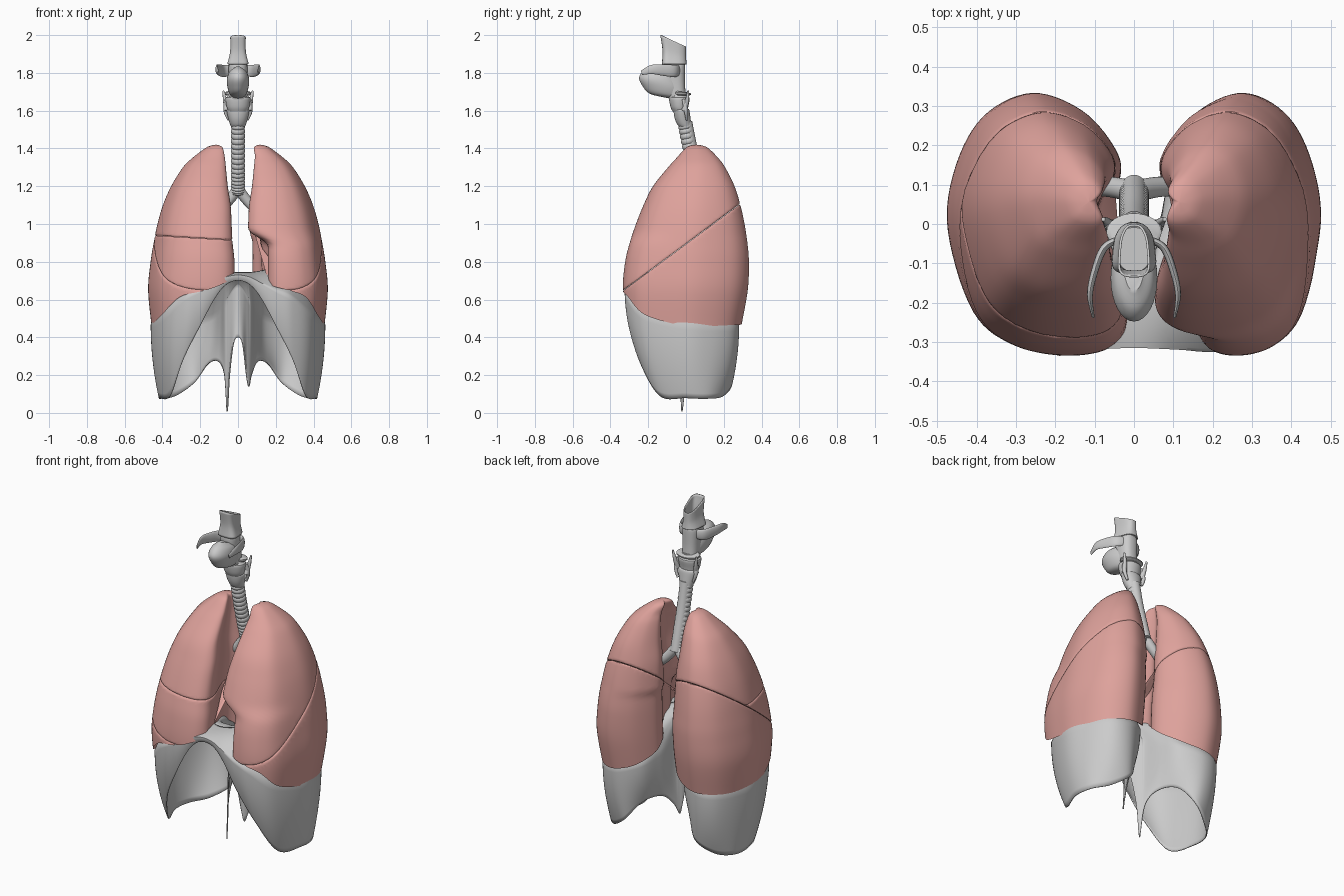
import bpy, bmesh, math
from mathutils import Vector as V

if "Cube" in bpy.data.objects:
    bpy.data.objects.remove(bpy.data.objects["Cube"])

lung_mat = bpy.data.materials.new("lung_pink")
lung_mat.diffuse_color = (0.73, 0.36, 0.33, 1)
lung_mat.use_nodes = True
lung_mat.node_tree.nodes["Principled BSDF"].inputs["Base Color"].default_value = lung_mat.diffuse_color


def S(a, b, x):
    t = min(1, max(0, (x - a) / (b - a)))
    return t * t * (3 - 2 * t)


def spline(pts, n, closed=False):
    """Catmull-Rom through tuples of any length."""
    out, m = [], len(pts)
    for i in range(m if closed else m - 1):
        if closed:
            p = [pts[(i + k) % m] for k in (-1, 0, 1, 2)]
        else:
            p = [pts[min(m - 1, max(0, i + k))] for k in (-1, 0, 1, 2)]
        for j in range(n):
            t = j / n
            out.append(tuple(0.5 * (2 * b + (c - a) * t + (2 * a - 5 * b + 4 * c - d) * t * t
                                    + (3 * b - a - 3 * c + d) * t ** 3) for a, b, c, d in zip(*p)))
    if not closed:
        out.append(tuple(pts[-1]))
    return out


def loft_bm(rows, cap=False):
    bm = bmesh.new()
    vs = [[bm.verts.new(p) for p in r] for r in rows]
    n = len(vs[0])
    for a, b in zip(vs, vs[1:]):
        for j in range(n):
            bm.faces.new((a[j], a[(j + 1) % n], b[(j + 1) % n], b[j]))
    if cap:
        bm.faces.new(vs[0])
        bm.faces.new(vs[-1])
    bmesh.ops.remove_doubles(bm, verts=bm.verts, dist=0.0004)
    return bm


def finish(name, bm, mat=None, angle=40):
    bmesh.ops.recalc_face_normals(bm, faces=bm.faces)
    me = bpy.data.meshes.new(name)
    bm.to_mesh(me)
    bm.free()
    me.polygons.foreach_set("use_smooth", [True] * len(me.polygons))
    me.set_sharp_from_angle(angle=math.radians(angle))
    if mat:
        me.materials.append(mat)
    ob = bpy.data.objects.new(name, me)
    bpy.context.collection.objects.link(ob)
    return ob


def tube(name, pts, a=1, b=1, up=(0, 1, 0), n=24):
    """Sweep an ellipse along (x, y, z, radius) points."""
    rows = []
    for i, p in enumerate(pts):
        t = (V(pts[min(i + 1, len(pts) - 1)][:3]) - V(pts[max(i - 1, 0)][:3])).normalized()
        s = t.cross(V(up)).normalized()
        o = s.cross(t)
        rows.append([V(p[:3]) + p[3] * (s * a * math.cos(k * math.tau / n) + o * b * math.sin(k * math.tau / n))
                     for k in range(n)])
    return finish(name, loft_bm(rows, True))


# ---- lungs: cross-section (medial-lateral u, front-back v, lower edge z) and size per height
SECTION = [(.32, -1, .65), (.63, -.92, .615), (.86, -.66, .52), (1, -.05, .465), (.965, .42, .46), (.81, .82, .465),
           (.54, 1, .47), (.25, .86, .5), (.06, .56, .56), (.04, .33, .62), (.15, 0, .7), (0, -.65, .76),
           (.07, -.92, .7)]
# z, inner x, outer x, front y, back y
LEVELS = spline([(1.42, .115, .116, .055, .056), (1.415, .095, .145, .02, .09), (1.4, .08, .175, -.005, .12),
                 (1.35, .07, .24, -.05, .17), (1.3, .065, .29, -.095, .207), (1.2, .055, .352, -.175, .257),
                 (1.1, .04, .395, -.225, .288), (1.0, .035, .424, -.265, .31), (.9, .03, .444, -.298, .325),
                 (.8, .02, .46, -.322, .333), (.65, .02, .473, -.335, .327), (.46, .03, .455, -.32, .293)], 6)


def size_at(z):
    for p, q in zip(LEVELS, LEVELS[1:]):
        if z >= q[0]:
            t = (p[0] - z) / max(1e-6, p[0] - q[0])
            return [a + (b - a) * t for a, b in zip(p, q)][1:]
    return LEVELS[-1][1:]


def lung(side):
    left = side > 0
    sec = [(u, v, .66 + (e - .66) * .3 if left and v < -.6 and e > .66 else e) for u, v, e in SECTION]
    sec, rows, N = spline(sec, 7, True), [], 48
    for i in range(N + 1):
        row = []
        for u, v, e in sec:
            z = 1.42 - (1.42 - e) * (i / N) ** 1.4
            xi, xo, yf, yb = size_at(z)
            x, y = xi + (xo - xi) * u, (yf + yb) / 2 + v * (yb - yf) / 2
            if left:  # wider medial gap and cardiac notch
                edge = max(xi + .02 * S(1.42, 1.35, z), .065 * S(1.05, .9, z))
                edge += .095 * S(0, -.15, y) * S(.98, .88, z)
                x = xo - (xo - x) * (xo - edge) / (xo - xi)
            row.append(V((side * x, y, z)))
        rows.append(row)
    rim = rows[-1]
    c = sum(rim, V()) / len(rim)
    for s in (.97, .92, .84, .72, .58, .42, .22, 0):  # hollow base
        rows.append([V((c.x + (p.x - c.x) * s, c.y + (p.y - c.y) * s, p.z + (.8 - p.z) * (1 - s ** 2.5)))
                     for p in rim])
    return loft_bm(rows)


def lobe(name, side, cuts):
    """Keep the part of a lung on the positive side of each plane, with a rounded fissure lip."""
    bm = lung(side)
    for co, no in cuts:
        co, no = V(co), V(no).normalized()
        for off in (.012, .005, .001):
            geom = bm.verts[:] + bm.edges[:] + bm.faces[:]
            bmesh.ops.bisect_plane(bm, geom=geom, plane_co=co + no * off, plane_no=no,
                                   clear_inner=off == .001)
        bmesh.ops.recalc_face_normals(bm, faces=bm.faces)
        bm.normal_update()
        moves = []
        for v in bm.verts:
            d = (v.co - co).dot(no)
            if d < .0055:
                n = v.normal - no * v.normal.dot(no)
                if n.length > 1e-4:
                    moves.append((v, n.normalized() * (.005 if d < .0015 else .0015)))
        for v, m in moves:
            v.co -= m
        bmesh.ops.holes_fill(bm, edges=[e for e in bm.edges if e.is_boundary], sides=0)
    finish(name, bm, lung_mat, 50)


OB, OBN = (0, -.33, .65), V((0, -.595, .804))
HO, HON = (-.2, 0, .925), V((.06, 0, 1))
lobe("left_upper_lobe", 1, [(OB, OBN)])
lobe("left_lower_lobe", 1, [(OB, -OBN)])
lobe("right_upper_lobe", -1, [(OB, OBN), (HO, HON)])
lobe("right_middle_lobe", -1, [(OB, OBN), (HO, -HON)])
lobe("right_lower_lobe", -1, [(OB, -OBN)])

# ---- diaphragm: lower margin x, y, z then rim x, y, z, front centre to back centre
HALF = [(0, -.305, .7, 0, -.315, .73), (.06, -.305, .68, .06, -.317, .72), (.12, -.305, .61, .12, -.32, .69),
        (.2, -.295, .46, .2, -.325, .65), (.29, -.25, .28, .29, -.31, .61), (.36, -.14, .09, .39, -.222, .52),
        (.415, 0, .078, .46, -.02, .47), (.405, .12, .075, .438, .13, .46), (.33, .2, .09, .365, .25, .46),
        (.23, .245, .16, .255, .28, .465), (.155, .18, .26, .14, .22, .5), (.1, .08, .27, .09, .12, .54),
        (.068, .01, .2, .068, .02, .58), (.055, -.02, .14, .055, 0, .6), (.042, -.03, .2, .04, -.015, .63),
        (.022, -.05, .365, .022, -.03, .66), (0, -.055, .4, 0, -.04, .68)]
mirror = [(-p[0], p[1], .006 if p[2] == .14 else p[2], -p[3], p[4], p[5]) for p in HALF[-2:0:-1]]
cols = spline(HALF + mirror, 8, True)
rows = []
for i in range(15):  # wall
    t = i / 14
    k = 1 - (1 - t) ** 2
    rows.append([(a + (d - a) * k, b + (e - b) * k, c + (f - c) * t) for a, b, c, d, e, f in cols])
for i in range(1, 13):  # twin domes
    s = 1 - (i / 12) ** 1.3
    row = []
    for *_, x, y, z in cols:
        tx = x * .6
        ty = -.17 + .17 * S(0, .25, abs(tx))
        tz = .745 + .03 * S(.05, .25, abs(tx))
        row.append((tx + (x - tx) * s, ty + (y - ty) * s, z + (tz - z) * (1 - s ** 2.5)))
    rows.append(row)
dia = finish("diaphragm", loft_bm(rows), None, 60)
mod = dia.modifiers.new("thickness", "SOLIDIFY")
mod.thickness, mod.offset = .006, -1

# ---- windpipe with cartilage rings
path = spline([(0, -.008, 1.54), (0, .02, 1.4), (0, .06, 1.25), (0, .085, 1.16)], 36)
tube("trachea", [(x, y, z, .033 + .005 * abs(math.sin(math.pi * i / 6)) ** .6) for i, (x, y, z) in enumerate(path)])
tube("trachea_back_wall", [(x, y + .01, z, .031) for x, y, z in path[::6]])

# ---- bronchi and first branches
for side, nm in ((-1, "right"), (1, "left")):
    tube(nm + "_bronchus", spline([(0, .08, 1.19, .028), (side * .035, .09, 1.14, .027),
                                   (side * .08, .095, 1.09, .025), (side * .15, .09, 1.03, .02)], 6))
    for k, (dx, dy, dz) in enumerate(((.1, .02, .1), (.1, -.12, -.04), (.08, .05, -.16))):
        tube(f"{nm}_branch_{k + 1}", [(side * .11, .094, 1.06, .016), (side * (.11 + dx * .5), .094 + dy * .6,
             1.06 + dz * .5, .013), (side * (.11 + dx), .094 + dy, 1.06 + dz, .008)], n=12)


# ---- larynx
def stack(name, levels, tilt=0, power=1.0, cap=True, taper=0):
    """Oval rings from (z, centre y, half width, half depth); tilt raises and taper widens the front."""
    def sp(v):
        return math.copysign(abs(v) ** power, v)
    rows = []
    for i, (z, cy, rx, ry) in enumerate(levels):
        k = tilt * i / (len(levels) - 1)
        rows.append([(rx * sp(math.cos(a)) * (1 - taper * math.sin(a)), cy + ry * sp(math.sin(a)),
                      z - k * sp(math.sin(a))) for a in [j * math.tau / 32 for j in range(32)]])
    return finish(name, loft_bm(rows, cap))


stack("cricoid_cartilage", spline([(1.515, -.002, .037, .034), (1.53, -.01, .043, .038), (1.56, -.018, .052, .042),
                                   (1.6, -.024, .06, .042), (1.61, -.024, .05, .036)], 4))
stack("thyroid_cartilage", spline([(1.595, -.03, .05, .04), (1.62, -.035, .06, .047), (1.665, -.035, .066, .055),
                                   (1.675, -.035, .056, .045), (1.7, -.04, .045, .045)], 4))
stack("thyroid_rim", [(1.68, -.02, .062, .04), (1.687, -.02, .07, .047), (1.695, -.02, .07, .047),
                      (1.70, -.02, .062, .04)], tilt=.006)
stack("throat_neck", spline([(1.66, -.045, .045, .045), (1.74, -.06, .047, .055), (1.83, -.065, .05, .06),
                             (1.85, -.065, .042, .056)], 5), power=.8)
throat = stack("upper_throat", spline([(1.845, -.062, .048, .06), (1.9, -.062, .034, .056),
                                       (1.97, -.068, .033, .062)], 5), tilt=.03, power=.6, cap=False, taper=.3)
mod = throat.modifiers.new("thickness", "SOLIDIFY")
mod.thickness = .006

# rounded front body, narrowing downward and backward
stack("front_body", spline([(1.665, -.06, .018, .03), (1.685, -.105, .042, .085), (1.725, -.125, .056, .107),
                            (1.765, -.14, .059, .108), (1.8, -.13, .048, .09), (1.815, -.11, .025, .06)], 5),
      tilt=.02)

# paired wings and slim horns
for side, nm in ((-1, "right"), (1, "left")):
    tube(nm + "_wing", spline([(side * .03, -.035, 1.815, .026), (side * .075, -.06, 1.81, .032),
                               (side * .1, -.12, 1.815, .03), (side * .112, -.18, 1.818, .024),
                               (side * .104, -.235, 1.80, .012)], 6), a=.3, b=1, up=(0, 0, 1), n=16)
    tube(nm + "_upper_horn", spline([(side * .06, -.01, 1.6, .014), (side * .068, .005, 1.65, .011),
                                     (side * .078, .012, 1.705, .005)], 5), n=12)
    tube(nm + "_lower_horn", spline([(side * .058, -.01, 1.66, .012), (side * .066, 0, 1.6, .011),
                                     (side * .05, .005, 1.55, .006)], 5), n=12)
